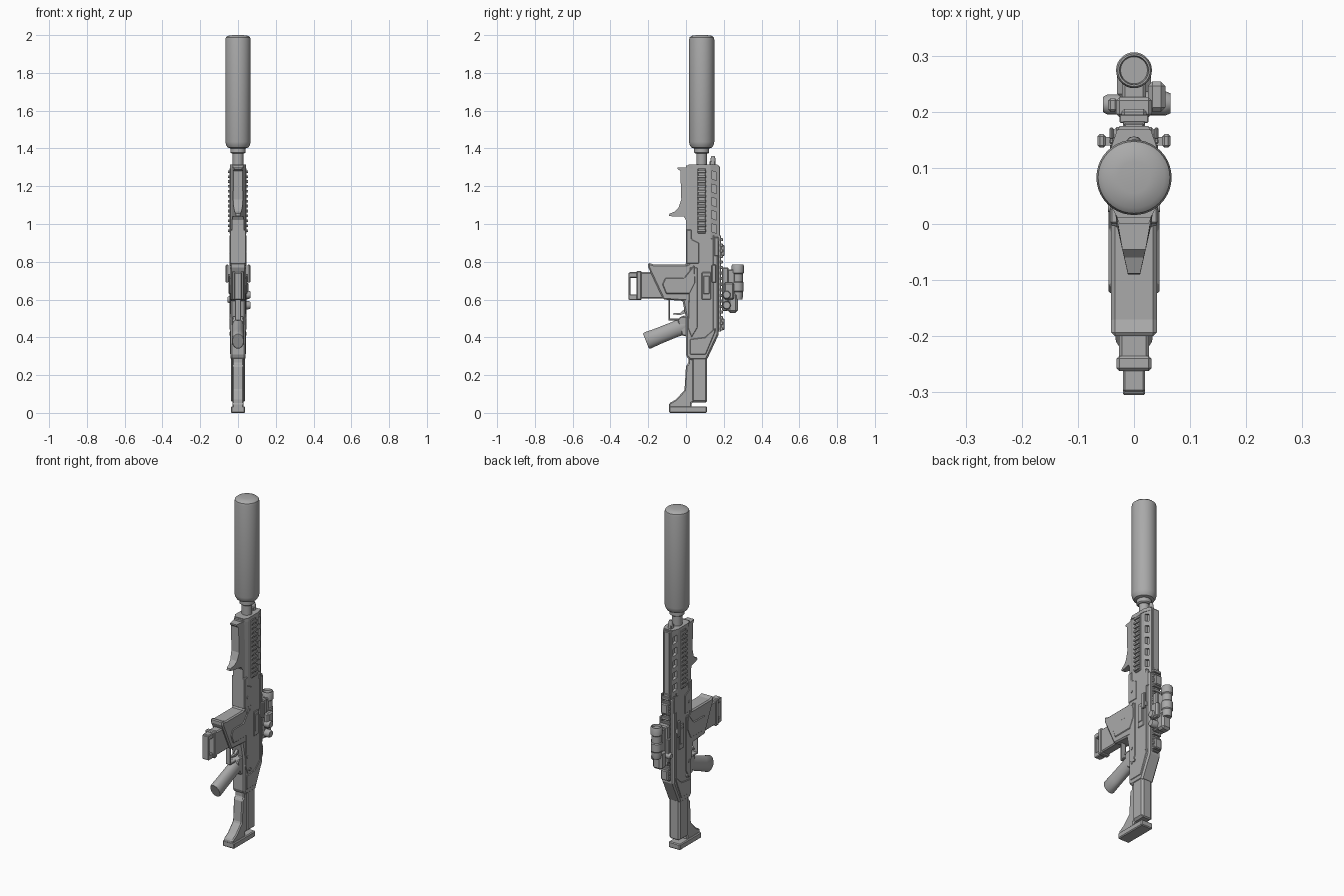
import bpy, bmesh, math
from mathutils import Vector, Matrix

cube = bpy.data.objects.get("Cube")
if cube:
    bpy.data.objects.remove(cube)

grey = bpy.data.materials.new("mid grey")
grey.use_nodes = True
grey.diffuse_color = (0.4, 0.4, 0.4, 1)
grey.node_tree.nodes["Principled BSDF"].inputs["Base Color"].default_value = (0.4, 0.4, 0.4, 1)


def finish(name, bm, bevel=0, smooth=False):
    bmesh.ops.recalc_face_normals(bm, faces=bm.faces)
    me = bpy.data.meshes.new(name)
    bm.to_mesh(me)
    bm.free()
    me.materials.append(grey)
    ob = bpy.data.objects.new(name, me)
    bpy.context.collection.objects.link(ob)
    if bevel:
        mod = ob.modifiers.new("edge", 'BEVEL')
        mod.width, mod.segments, mod.limit_method = bevel, 1, 'ANGLE'
    if smooth:
        bpy.ops.object.select_all(action='DESELECT')
        ob.select_set(True)
        bpy.context.view_layer.objects.active = ob
        bpy.ops.object.shade_smooth_by_angle(angle=math.radians(35))
    return ob


def prism(name, points, axis, lo, hi, bevel=0, taper=None):
    """Extrude (y,z) points along x, or (x,y) points along z."""
    bm = bmesh.new()
    place = (lambda p: (lo, *p)) if axis == 'X' else (lambda p: (*p, lo))
    face = bm.faces.new([bm.verts.new(place(p)) for p in points])
    new = bmesh.ops.extrude_face_region(bm, geom=[face])["geom"]
    shift = Vector((hi - lo, 0, 0) if axis == 'X' else (0, 0, hi - lo))
    bmesh.ops.translate(bm, vec=shift, verts=[v for v in new if isinstance(v, bmesh.types.BMVert)])
    if taper:
        for v in bm.verts:
            v.co.x *= taper(v.co.y)
    return finish(name, bm, bevel)


def box(name, x, y, z, bevel=0):
    return prism(name, [(y[0], z[0]), (y[1], z[0]), (y[1], z[1]), (y[0], z[1])], 'X', *x, bevel)


def pair(name, x, y, z, bevel=0):
    for side, s in (("left", 1), ("right", -1)):
        box(f"{side}_{name}", sorted((s * x[0], s * x[1])), y, z, bevel)


def lathe(name, profile, centre, axis='Z', sides=32):
    """Turned part from (radius, height) points."""
    bm = bmesh.new()
    rings = []
    for r, h in profile:
        rings.append([bm.verts.new((r * math.cos(2 * math.pi * i / sides),
                                    r * math.sin(2 * math.pi * i / sides), h)) for i in range(sides)])
    for a, b in zip(rings, rings[1:]):
        for i in range(sides):
            j = (i + 1) % sides
            bm.faces.new((a[i], a[j], b[j], b[i]))
    bm.faces.new(rings[0])
    bm.faces.new(rings[-1])
    if axis == 'X':
        bm.transform(Matrix.Rotation(math.pi / 2, 4, 'Y'))
    bm.transform(Matrix.Translation(centre))
    return finish(name, bm, smooth=True)


def mirrored(half):
    return half + [(-x, y) for x, y in reversed(half)]


# Muzzle can, collar and barrel
BORE = 0.083
lathe("muzzle_can", [(.04, 1.4), (.055, 1.405), (.063, 1.418), (.067, 1.435), (.067, 1.975),
                     (.064, 1.988), (.055, 1.996), (.028, 2.0)], (0, BORE, 0), sides=40)
lathe("muzzle_collar", [(.032, 1.372), (.04, 1.378), (.04, 1.41)], (0, BORE, 0), sides=24)
lathe("barrel", [(.028, 1.2), (.028, 1.38)], (0, BORE, 0), sides=24)
lathe("gas_rod", [(.013, 1.25), (.013, 1.345), (.008, 1.36)], (0, .143, 0), sides=16)

# Chamfered handguard with slots along its upper shoulders
section = mirrored([(.026, .0), (.04, .035), (.04, .13), (.026, .175)])
guard = prism("handguard", section, 'Z', .91, 1.31)
for k in range(5):
    z = .975 + k * .07
    for s in (1, -1):
        cutter = prism("slot_cutter", [(.136, z - .015), (.162, z - .025), (.162, z + .018), (.136, z + .026)],
                       'X', *sorted((s * .02, s * .06)))
        cutter.hide_render = True
        cutter.hide_set(True)
        cutter.display_type = 'WIRE'
        cut = guard.modifiers.new("slot", 'BOOLEAN')
        cut.object, cut.operation, cut.solver = cutter, 'DIFFERENCE', 'EXACT'
prism("guard_end_band", mirrored([(.03, .012), (.043, .035), (.043, .13), (.03, .168)]), 'Z', 1.295, 1.315)

# Side rails with teeth
pair("side_rail", (.036, .046), (.062, .104), (.95, 1.295), .003)
for k in range(13):
    z = .958 + k * .026
    pair("rail_tooth", (.044, .054), (.06, .106), (z, z + .014), .002)

# Fore grip with a hooked hand stop
prism("fore_grip", [(.03, 1.3), (-.045, 1.3), (-.045, 1.292), (-.03, 1.28), (-.025, 1.13), (-.04, 1.085),
                    (-.06, 1.065), (-.088, 1.055), (-.09, 1.043), (-.07, 1.04), (-.012, 1.04),
                    (0, 1.02), (0, .92), (.03, .92)],
      'X', -.034, .034, taper=lambda y: min(1, max(.32, .92 + y * 6.8)))

# Receiver
prism("receiver", [(.01, .93), (.01, .8), (-.01, .785), (-.02, .6), (0, .5), (0, .3), (.02, .28), (.11, .28),
                   (.173, .415), (.173, .91), (.155, .93)], 'X', -.04, .04, .009)
prism("receiver_skirt", [(.0, .97), (.0, .79), (.07, .79), (.07, .9), (.03, .92), (.03, .97)],
      'X', -.043, .043, .004)
prism("receiver_panel", [(.02, .77), (.06, .77), (.06, .45), (.03, .4), (.01, .45)], 'X', -.043, .043, .003)
prism("lower_panel", [(.02, .39), (.1, .4), (.155, .45), (.155, .43), (.105, .31), (.02, .31)],
      'X', -.043, .043, .003)
pair("port_frame", (.039, .046), (.083, .132), (.6, .745), .004)
pair("port_cover", (.044, .049), (.092, .124), (.63, .725), .003)
pair("upper_ridge", (.036, .044), (.143, .152), (.44, .94), .002)
pair("upper_lug", (.036, .044), (.15, .172), (.83, .93), .003)
for name, y, z in (("front_pin", .03, .85), ("rear_pin", .05, .42), ("selector_pin", .03, .5)):
    lathe(name, [(.009, -.046), (.009, .046)], (0, y, z), 'X', 12)

# Cocking handles
pair("cocking_stem", (.035, .062), (.14, .155), (.71, .735))
pair("cocking_knob", (.05, .065), (.136, .16), (.69, .785), .004)

# Top rail, with cross teeth
box("top_rail", (-.02, .02), (.165, .184), (.43, .94), .002)
for k in range(17):
    z = .437 + k * .0295
    box("top_rail_tooth", (-.026, .026), (.18, .195), (z, z + .016), .002)
box("rear_sight", (-.022, .022), (.182, .205), (.44, .5), .005)
box("front_sight", (-.022, .022), (.182, .205), (.83, .89), .005)
box("guard_top_rail", (-.018, .018), (.168, .18), (.93, 1.305), .003)
box("front_post", (-.012, .012), (.125, .155), (1.29, 1.335), .004)

# Sight on its mount
box("sight_base", (-.032, .032), (.19, .226), (.54, .77), .006)
box("sight_riser", (-.021, .021), (.22, .26), (.57, .76), .005)
box("sight_body", (-.03, .03), (.22, .275), (.53, .635), .012)
lathe("sight_tube", [(.024, .6), (.027, .615), (.027, .64), (.031, .645), (.031, .69), (.027, .695), (.027, .735),
                     (.032, .74), (.032, .78), (.029, .786), (.026, .786), (.024, .775)], (0, .274, 0), sides=28)
for z in (.57, .625):
    lathe("sight_dial", [(.022, .02), (.022, .055), (.018, .065)], (0, .215, z), 'X', 16)
box("sight_side_box", (.025, .056), (.2, .254), (.6, .69), .008)
lathe("sight_clamp", [(.014, -.055), (.018, -.048), (.018, -.02)], (0, .213, .6), 'X', 14)
box("clamp_lever", (-.046, -.03), (.2, .224), (.56, .7), .004)

# Magazine well and magazine with an open pull loop
prism("magazine_well", [(.03, .8), (.005, .785), (-.17, .785), (-.2, .795), (-.2, .77), (-.12, .6), (.03, .59)],
      'X', -.041, .041, .007)
prism("well_panel", [(.045, .785), (-.01, .715), (-.11, .715), (-.125, .68), (-.105, .63), (.02, .63), (.05, .69)],
      'X', -.045, .045, .004)
box("magazine", (-.027, .027), (-.245, -.08), (.605, .745), .006)
box("magazine_collar", (-.031, .031), (-.262, -.235), (.597, .752), .005)
box("loop_base", (-.02, .02), (-.305, -.293), (.6, .742), .003)
box("loop_front", (-.02, .02), (-.3, -.255), (.715, .745), .004)
box("loop_rear", (-.02, .02), (-.3, -.255), (.597, .628), .004)

# Trigger and guard
box("trigger_guard", (-.016, .016), (-.093, -.085), (.49, .605), .002)
box("trigger_guard_rear", (-.016, .016), (-.09, .01), (.49, .499), .002)
prism("trigger", [(.005, .56), (-.03, .53), (-.065, .53), (-.068, .521), (-.03, .518), (.005, .53)],
      'X', -.008, .008)

# Pistol grip: faceted oval swept along the slant
bm = bmesh.new()
start, end = Vector((0, .01, .47)), Vector((0, -.212, .38))
along = (end - start).normalized()
across = Vector((0, -along.z, along.y))
rings = []
for t, w, d in ((0, .03, .05), (.3, .033, .042), (.7, .033, .043), (.97, .033, .046), (1, .029, .041)):
    c = start.lerp(end, t)
    rings.append([bm.verts.new(c + Vector((w * math.cos(a), 0, 0)) + across * d * math.sin(a))
                  for a in [2 * math.pi * i / 20 for i in range(20)]])
for a, b in zip(rings, rings[1:]):
    for i in range(20):
        bm.faces.new((a[i], a[i - 1], b[i - 1], b[i]))
bm.faces.new(rings[0])
bm.faces.new(rings[-1])
finish("pistol_grip", bm, smooth=True)
prism("grip_shoulder", [(.02, .51), (-.03, .51), (-.045, .49), (-.02, .41), (.02, .4)], 'X', -.03, .03, .005)

# Stock and butt
prism("stock", [(.03, .32), (.012, .29), (.012, .26), (0, .25), (-.008, .12), (-.055, .07), (-.09, .05),
                (-.09, .025), (.03, .025), (.03, .055), (.11, .055), (.11, .3)], 'X', -.03, .03, .006)
pair("stock_cheek", (.026, .037), (.035, .108), (.06, .31), .006)
box("butt_pad", (-.038, .038), (-.09, .11), (0, .035), .005)
